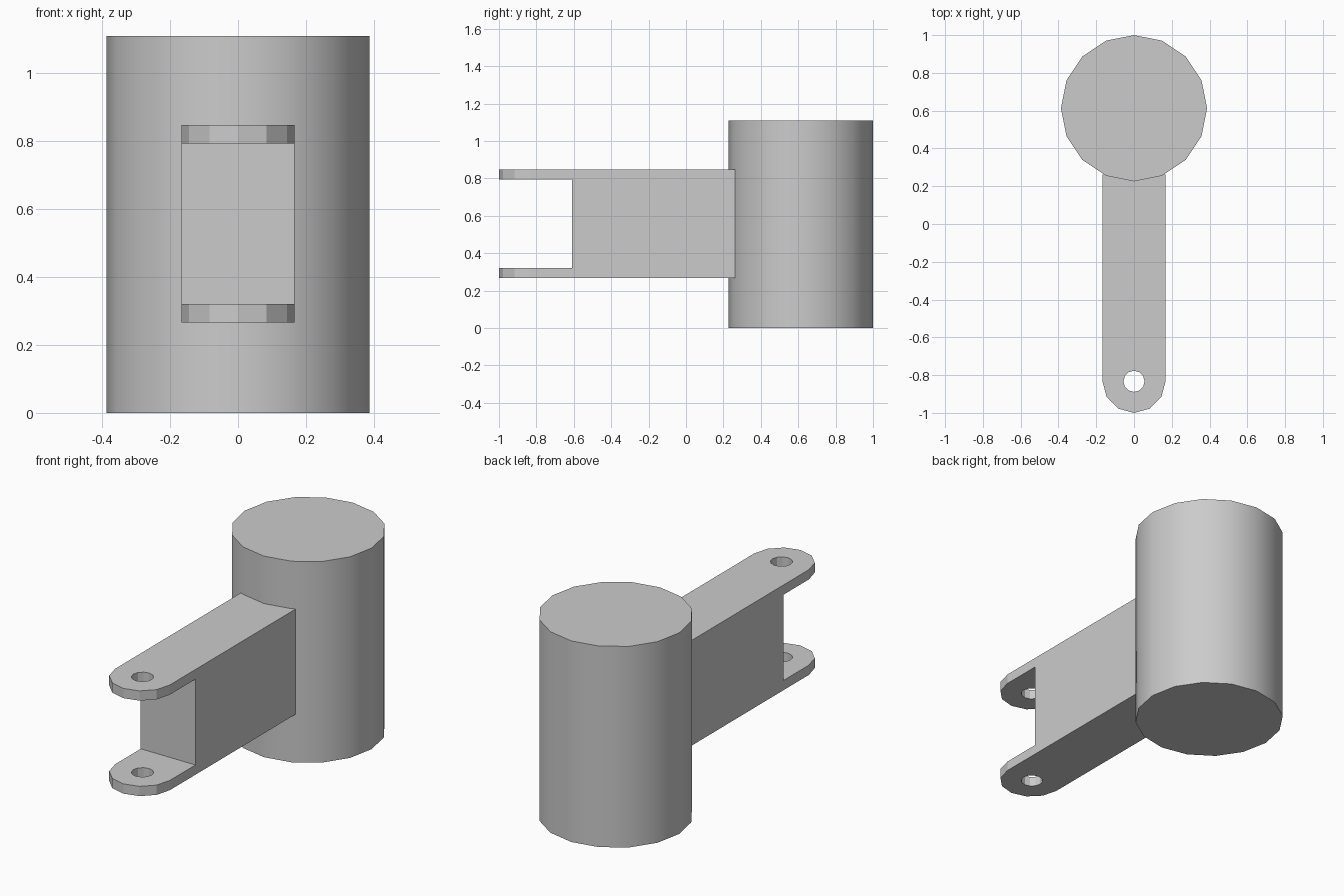
import bpy, bmesh, math

old = bpy.data.objects.get("Cube")
if old:
    bpy.data.objects.remove(old, do_unlink=True)

grey = bpy.data.materials.new("plain_grey")
grey.use_nodes = True
COLOR = (0.6, 0.6, 0.6, 1)
grey.diffuse_color = COLOR
grey.node_tree.nodes["Principled BSDF"].inputs["Base Color"].default_value = COLOR

BODY_Y, BODY_R, BODY_H = 0.613, 0.387, 1.11
ARM_W, ARM_LOW, ARM_HIGH = 0.167, 0.267, 0.848
PIN_Y = ARM_W - 1
SLOT_Y, SLOT_LOW, SLOT_HIGH = -0.61, 0.321, 0.794


def prism(name, outline, low, high):
    """Extrude a flat outline upward into a closed solid."""
    bm = bmesh.new()
    base = bm.faces.new([bm.verts.new((x, y, low)) for x, y in outline])
    top = bmesh.ops.extrude_face_region(bm, geom=[base])["geom"]
    verts = [v for v in top if isinstance(v, bmesh.types.BMVert)]
    bmesh.ops.translate(bm, verts=verts, vec=(0, 0, high - low))
    bmesh.ops.recalc_face_normals(bm, faces=bm.faces)
    mesh = bpy.data.meshes.new(name)
    bm.to_mesh(mesh)
    bm.free()
    mesh.materials.append(grey)
    obj = bpy.data.objects.new(name, mesh)
    bpy.context.collection.objects.link(obj)
    return obj


def arc(cy, radius, start, sweep, steps):
    """Points along an arc centred on x = 0."""
    angles = [start + sweep * i / steps for i in range(steps + 1)]
    return [(radius * math.cos(a), cy + radius * math.sin(a)) for a in angles]


def cut(target, cutter):
    mod = target.modifiers.new(cutter.name, "BOOLEAN")
    mod.operation = "DIFFERENCE"
    mod.solver = "EXACT"
    mod.object = cutter
    bpy.context.view_layer.objects.active = target
    bpy.ops.object.modifier_apply(modifier=mod.name)
    bpy.data.objects.remove(cutter, do_unlink=True)


# Upright cylinder with smooth sides and flat caps
body = prism("cylinder_body", arc(BODY_Y, BODY_R, 0, math.tau, 16)[:-1], 0, BODY_H)
bpy.ops.object.select_all(action="DESELECT")
body.select_set(True)
bpy.context.view_layer.objects.active = body
bpy.ops.object.shade_smooth_by_angle(angle=math.radians(30))

# Arm with a rounded front end, running into the cylinder
outline = arc(PIN_Y, ARM_W, math.pi, math.pi, 6) + [(ARM_W, 0.262), (-ARM_W, 0.262)]
arm = prism("fork_arm", outline, ARM_LOW, ARM_HIGH)

# Open slot between the fork tips
slot = [(-1, -2), (1, -2), (1, SLOT_Y), (-1, SLOT_Y)]
cut(arm, prism("slot_cutter", slot, SLOT_LOW, SLOT_HIGH))

# Pin hole through both tips
cut(arm, prism("pin_cutter", arc(PIN_Y, 0.056, 0, math.tau, 12)[:-1], 0, 1))
